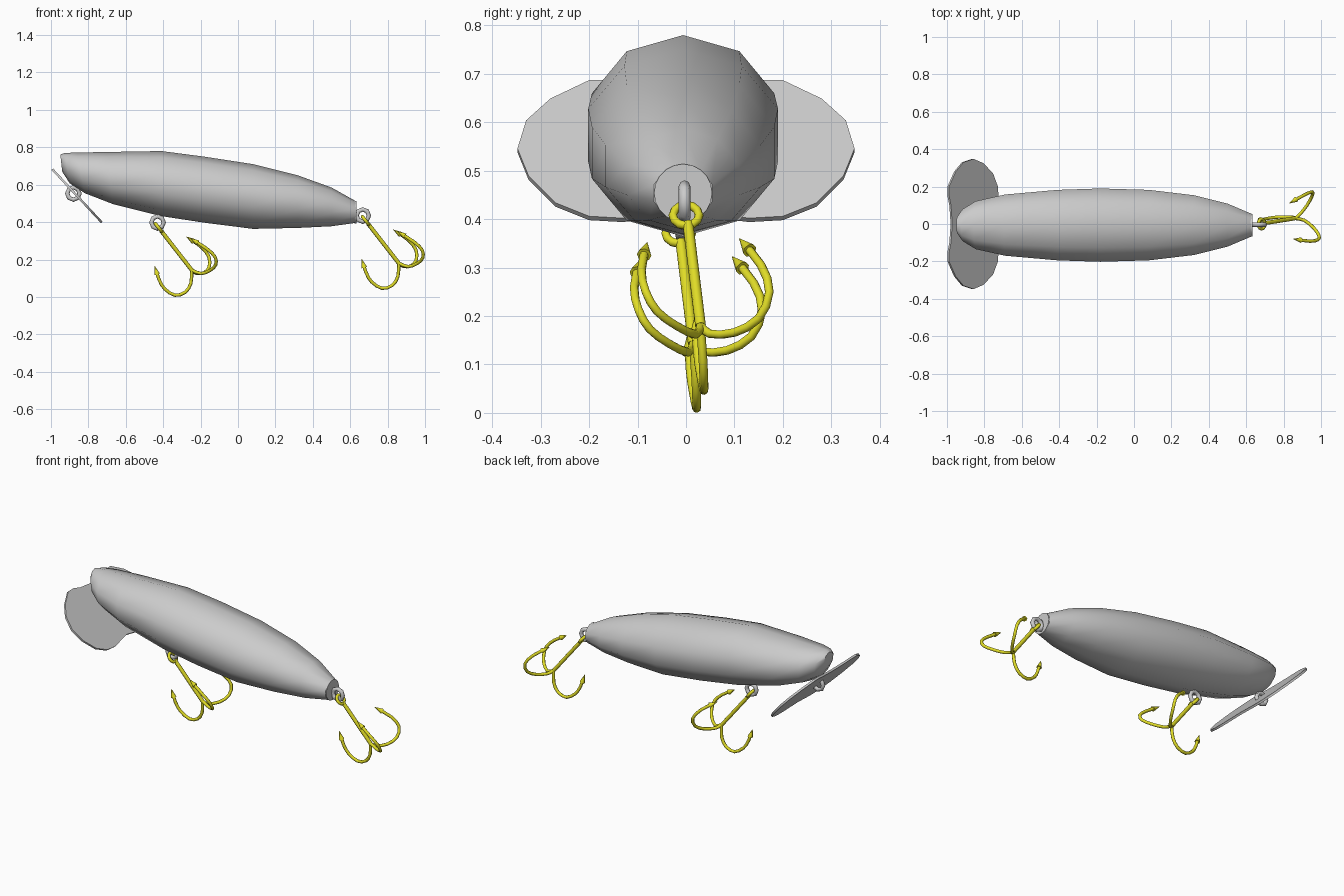
import bpy, bmesh, math
from mathutils import Vector, Matrix

if "Cube" in bpy.data.objects:
    bpy.data.objects.remove(bpy.data.objects["Cube"])

yellow = bpy.data.materials.new("hook_yellow")
yellow.diffuse_color = (0.75, 0.72, 0.02, 1)
yellow.use_nodes = True
yellow.node_tree.nodes["Principled BSDF"].inputs["Base Color"].default_value = yellow.diffuse_color


def finish(name, bm, angle=50, mat=None):
    bmesh.ops.recalc_face_normals(bm, faces=bm.faces)
    me = bpy.data.meshes.new(name)
    bm.to_mesh(me)
    bm.free()
    ob = bpy.data.objects.new(name, me)
    bpy.context.collection.objects.link(ob)
    if mat:
        me.materials.append(mat)
    bpy.ops.object.select_all(action='DESELECT')
    ob.select_set(True)
    bpy.context.view_layer.objects.active = ob
    bpy.ops.object.shade_smooth_by_angle(angle=math.radians(angle))
    return ob


def loft(bm, rings, closed=False):
    loops = [[bm.verts.new(p) for p in r] for r in rings]
    pairs = list(zip(loops, loops[1:] + loops[:1])) if closed else list(zip(loops, loops[1:]))
    n = len(loops[0])
    for a, b in pairs:
        for i in range(n):
            j = (i + 1) % n
            bm.faces.new((a[i], a[j], b[j], b[i]))
    if not closed:
        bm.faces.new(loops[0])
        bm.faces.new(loops[-1])


def tube(bm, pts, r, sides=8):
    pts = [Vector(p) for p in pts]
    rings, u = [], None
    for i, p in enumerate(pts):
        t = (pts[min(i + 1, len(pts) - 1)] - pts[max(i - 1, 0)]).normalized()
        u = t.orthogonal() if u is None else u - t * u.dot(t)
        u.normalize()
        v = t.cross(u)
        rings.append([p + r * (math.cos(a) * u + math.sin(a) * v)
                      for a in (2 * math.pi * k / sides for k in range(sides))])
    loft(bm, rings)


def torus(bm, center, axis, R, r, major=10, minor=8):
    q = Vector((0, 0, 1)).rotation_difference(Vector(axis))
    rings = []
    for i in range(major):
        a = 2 * math.pi * i / major
        d = Vector((math.cos(a), math.sin(a), 0))
        rings.append([Vector(center) + q @ (d * (R + r * math.cos(b)) + Vector((0, 0, r * math.sin(b))))
                      for b in (2 * math.pi * k / minor for k in range(minor))])
    loft(bm, rings, closed=True)


# Lure body: ten-sided slanted sections (top x, top z, bottom x, bottom z, half width)
sections = [(-.95, .762, -.94, .67, .045), (-.925, .77, -.90, .608, .09),
            (-.86, .772, -.82, .555, .135), (-.70, .775, -.67, .497, .172),
            (-.41, .78, -.41, .432, .198), (-.18, .75, -.18, .397, .206),
            (.08, .71, .08, .364, .198), (.32, .65, .32, .369, .168),
            (.50, .585, .50, .378, .121), (.63, .512, .63, .396, .063)]
rings = []
for tx, tz, bx, bz, w in sections:
    top, bot = Vector((tx, -.006, tz)), Vector((bx, -.006, bz))
    mid, half = (top + bot) / 2, (top - bot) / 2
    rings.append([mid + half * math.cos(a) + Vector((0, w * math.sin(a), 0))
                  for a in (math.tau * k / 10 for k in range(10))])
bm = bmesh.new()
loft(bm, rings)
finish("lure_body", bm)

# Tail washer
bm = bmesh.new()
bmesh.ops.create_cone(bm, cap_ends=True, segments=20, radius1=.06, radius2=.06, depth=.012,
                      matrix=Matrix.Translation((.628, -.006, .454)) @ Matrix.Rotation(math.pi / 2, 4, 'Y'))
finish("tail_washer", bm)

# Slanted two-lobed diving lip: half outline (y, z), x follows the slope
half = [(0, .665), (.10, .672), (.15, .683), (.20, .683), (.28, .645), (.33, .60), (.348, .542),
        (.325, .485), (.27, .43), (.20, .402), (.13, .398), (0, .415)]
outline = half + [(-y, z) for y, z in half[-2:0:-1]]
nrm = Vector((-.735, 0, -.678)) * .006
pts = [Vector((-.993 + (.683 - z) * .93, y, z)) for y, z in outline]
bm = bmesh.new()
loft(bm, [[p - nrm for p in pts], [p + nrm for p in pts]])
finish("diving_lip", bm, 30)

# Screw eyes: ring plus short shank into the body
for name, c, base in (("line_eye", (-.88, 0, .553), (-.82, 0, .60)),
                      ("belly_eye", (-.43, -.01, .398), (-.42, -.01, .46)),
                      ("tail_eye", (.667, -.003, .435), (.60, -.003, .455))):
    c, base = Vector(c), Vector(base)
    bm = bmesh.new()
    torus(bm, c, (0, 1, 0), .033, .012, 8)
    tube(bm, [c + (base - c).normalized() * .033, base], .012)
    finish(name, bm)

# Treble hooks: ring, shank and three barbed bends
S = (.86, .03, .18)
bends = [
    [(.855, .035, .11), (.825, .037, .062), (.77, .037, .046), (.715, .03, .08), (.685, .023, .13), (.66, .02, .205)],
    [(.885, .05, .163), (.925, .10, .166), (.952, .15, .195), (.952, .172, .25), (.91, .155, .305), (.83, .11, .36)],
    [(.91, .02, .162), (.96, -.02, .18), (.988, -.06, .21), (.985, -.083, .25), (.94, -.092, .295), (.85, -.08, .352)]]


def smooth_path(p):
    p = [Vector(q) for q in p]
    p = [2 * p[0] - p[1]] + p + [2 * p[-1] - p[-2]]
    out = []
    for a, b, c, d in zip(p, p[1:], p[2:], p[3:]):
        for t in (0, .5):
            out.append(.5 * (2 * b + (c - a) * t + (2 * a - 5 * b + 4 * c - d) * t * t
                             + (3 * b - a - 3 * c + d) * t ** 3))
    return out + [p[-2]]


for name, off in (("tail_hook", (0, 0, 0)), ("belly_hook", (-1.107, -.015, -.037))):
    bm = bmesh.new()
    torus(bm, (.682, 0, .408), (.21, 0, .165), .027, .009, 12)
    tube(bm, [(.695, .004, .392), S], .011)
    for bend in bends:
        path = smooth_path([S] + bend)
        tip, before = path[-1], path[-2]
        d = (tip - before).normalized()
        tube(bm, path[:-1] + [tip - d * .03], .009)
        # Barbed point
        rot = Vector((0, 0, 1)).rotation_difference(d).to_matrix().to_4x4()
        bmesh.ops.create_cone(bm, cap_ends=True, segments=8, radius1=.015, radius2=.0005, depth=.05,
                              matrix=Matrix.Translation(tip - d * .025) @ rot)
    bmesh.ops.translate(bm, verts=bm.verts, vec=off)
    finish(name, bm, 50, yellow)
